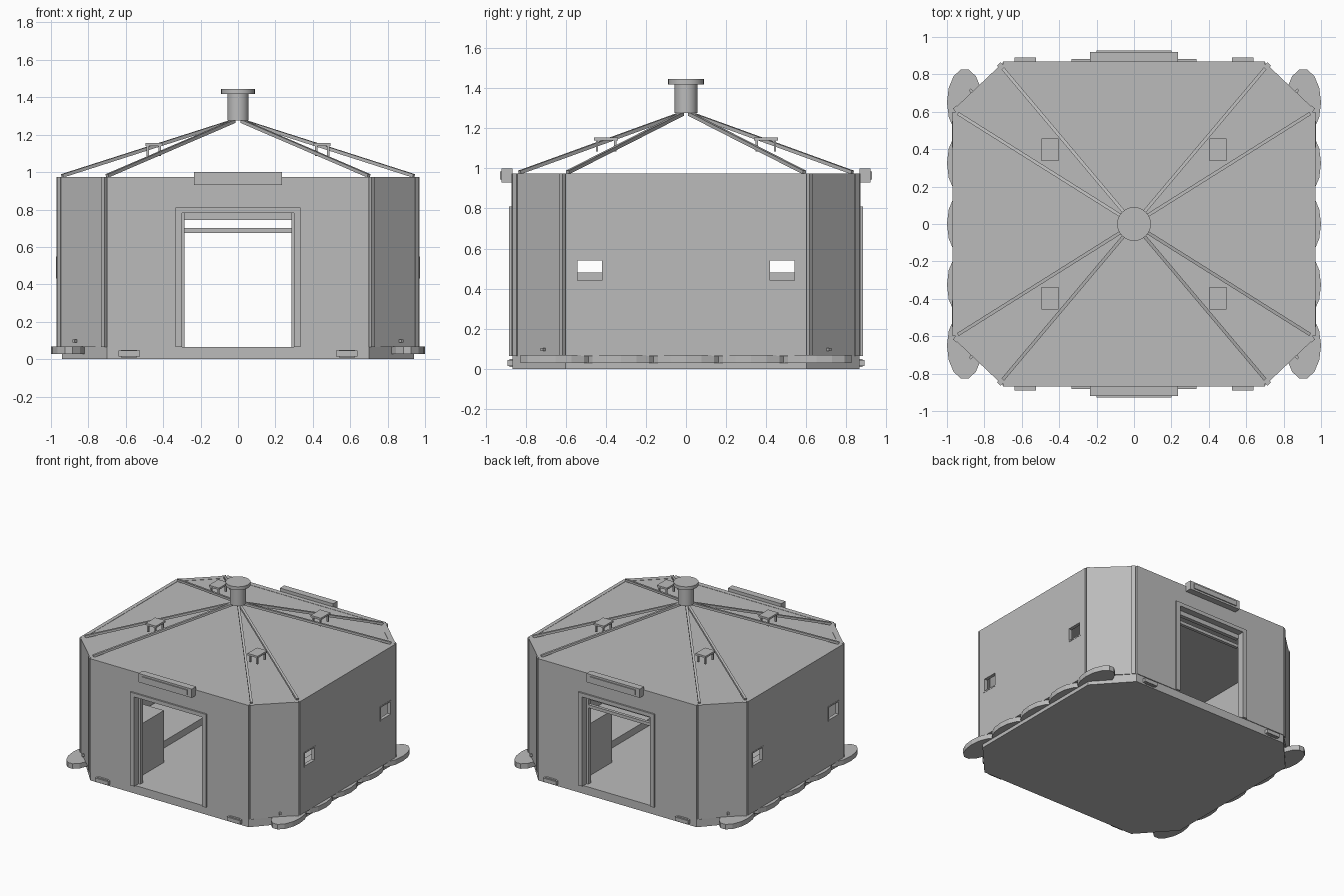
import bpy, bmesh, math
from mathutils import Vector

cube = bpy.data.objects.get("Cube")
if cube:
    bpy.data.objects.remove(cube, do_unlink=True)

grey = bpy.data.materials.new("plain_grey")
grey.use_nodes = True
grey.diffuse_color = (0.5, 0.5, 0.5, 1)
grey.node_tree.nodes["Principled BSDF"].inputs["Base Color"].default_value = grey.diffuse_color


def finish(name, bm):
    bmesh.ops.recalc_face_normals(bm, faces=bm.faces)
    mesh = bpy.data.meshes.new(name)
    bm.to_mesh(mesh)
    bm.free()
    mesh.materials.append(grey)
    ob = bpy.data.objects.new(name, mesh)
    bpy.context.collection.objects.link(ob)
    return ob


def box(name, x, y, z, turn=0):
    """Box from its (low, high) extents, turned about its own upright axis."""
    bm = bmesh.new()
    bmesh.ops.create_cube(bm, size=1)
    bmesh.ops.scale(bm, vec=(abs(x[1] - x[0]), abs(y[1] - y[0]), z[1] - z[0]), verts=bm.verts)
    ob = finish(name, bm)
    ob.location = (sum(x) / 2, sum(y) / 2, sum(z) / 2)
    ob.rotation_euler.z = turn
    return ob


def prism(name, points, z0, z1):
    bm = bmesh.new()
    face = bm.faces.new([bm.verts.new((x, y, z0)) for x, y in points])
    up = bmesh.ops.extrude_face_region(bm, geom=[face])["geom"]
    bmesh.ops.translate(bm, vec=(0, 0, z1 - z0), verts=[v for v in up if isinstance(v, bmesh.types.BMVert)])
    return finish(name, bm)


def ellipse(cx, cy, rx, ry, n):
    steps = [math.tau * i / n for i in range(n)]
    return [(cx + rx * math.cos(a), cy + ry * math.sin(a)) for a in steps]


def octagon(x, y, cx, cy):
    return [(cx, -y), (x, -cy), (x, cy), (cx, y), (-cx, y), (-x, cy), (-x, -cy), (-cx, -y)]


def rod(name, a, b, width):
    """Square bar between two points."""
    a, b = Vector(a), Vector(b)
    bm = bmesh.new()
    bmesh.ops.create_cube(bm, size=1)
    bmesh.ops.scale(bm, vec=(width, width, (b - a).length), verts=bm.verts)
    ob = finish(name, bm)
    ob.location = (a + b) / 2
    ob.rotation_euler = (b - a).to_track_quat("Z", "Y").to_euler()
    return ob


def span(s, a, b):
    return (s * a, s * b)


# Floor slab and flat ceiling
prism("floor", octagon(0.94, 0.865, 0.70, 0.60), 0, 0.065)
prism("ceiling", octagon(0.945, 0.835, 0.70, 0.60), 0.955, 0.973)

for s, end in ((-1, "front"), (1, "back")):
    # End walls around a wide doorway
    wall_y = span(s, 0.83, 0.87)
    for side in (-1, 1):
        box(end + "_wall", span(side, 0.30, 0.70), wall_y, (0.065, 0.975))
        box(end + "_door_jamb", span(side, 0.30, 0.335), span(s, 0.825, 0.883), (0.065, 0.81))
        box(end + "_foot", span(side, 0.525, 0.64), span(s, 0.84, 0.89), (0.015, 0.045))
        box(end + "_foot_cap", span(side, 0.54, 0.625), span(s, 0.84, 0.88), (0.01, 0.05))
    box(end + "_wall_top", (-0.30, 0.30), wall_y, (0.78, 0.975))
    box(end + "_door_lintel", (-0.335, 0.335), span(s, 0.825, 0.883), (0.78, 0.81))
    # Sliding door and its rail, tucked behind the wall
    box(end + "_door_leaf", span(s, 0.285, 0.69), span(s, 0.79, 0.825), (0.065, 0.78))
    # Box above the door with a thin front plate
    box(end + "_awning_box", (-0.235, 0.235), span(s, 0.865, 0.92), (0.93, 1.0))
    box(end + "_awning_plate", (-0.20, 0.20), span(s, 0.92, 0.928), (0.945, 0.985))
    # Furniture beside each door
    box(end + "_cabinet", span(s, 0.36, 0.68), span(s, 0.42, 0.77), (0.065, 0.48))
box("back_door_rail", (-0.30, 0.30), (0.80, 0.825), (0.675, 0.70))
box("back_door_header", (-0.30, 0.30), (0.80, 0.83), (0.745, 0.78))

for s, side in ((-1, "right"), (1, "left")):
    # Side wall pierced by two square windows
    wall = box(side + "_wall", span(s, 0.94, 0.97), (-0.60, 0.60), (0.065, 0.975))
    for e in (-1, 1):
        wy = span(e, 0.41, 0.55)
        cutter = box(side + "_window_cutter", span(s, 0.85, 1.05), wy, (0.43, 0.55))
        cutter.hide_render = True
        cutter.hide_viewport = True
        cutter.display_type = "WIRE"
        cut = wall.modifiers.new("window", "BOOLEAN")
        cut.operation = "DIFFERENCE"
        cut.solver = "EXACT"
        cut.object = cutter
        fx = span(s, 0.945, 0.972)
        for z in (0.43, 0.54):
            box(side + "_window_bar", fx, wy, (z, z + 0.01))
        for y in (0.41, 0.54):
            box(side + "_window_bar", fx, span(e, y, y + 0.01), (0.43, 0.55))
    # Low bench along the wall
    box(side + "_bench", span(s, 0.50, 0.93), (-0.40, 0.40), (0.065, 0.12))
    # Scalloped stepping pads along the foot of the wall
    for i in range(-2, 3):
        prism(side + "_pad", ellipse(s * 0.905, i * 0.325, 0.095, 0.18, 14), 0.028, 0.068)

# Corners: slanted wall, edge posts, peg, roof ribs and a small roof stand
for sx in (-1, 1):
    for sy in (-1, 1):
        turn = -sx * sy * math.radians(43.5)
        cx, cy = sx * 0.82, sy * 0.722
        box("corner_wall", (cx - 0.172, cx + 0.172), (cy - 0.02, cy + 0.02), (0.065, 0.975), turn)
        for px, py in ((0.706, 0.838), (0.943, 0.608)):
            box("corner_post", (sx * px - 0.013, sx * px + 0.013), (sy * py - 0.024, sy * py + 0.024),
                (0.065, 0.975), turn)
        box("peg", (sx * 0.865 - 0.008, sx * 0.865 + 0.008), (sy * 0.705 - 0.02, sy * 0.705 + 0.02),
            (0.088, 0.105), turn)
        for px, py in ((0.70, 0.83), (0.94, 0.59)):
            rod("roof_rib", (sx * px, sy * py, 0.98), (sx * px * 0.03, sy * py * 0.03, 1.272), 0.018)
        box("stand_top", span(sx, 0.405, 0.495), span(sy, 0.338, 0.458), (1.14, 1.155))
        for lx in (0.418, 0.482):
            for ly in (0.352, 0.444):
                box("stand_leg", span(sx, lx - 0.006, lx + 0.006), span(sy, ly - 0.006, ly + 0.006), (1.085, 1.14))

# Chimney
for name, r, z0, z1 in (("chimney_pipe", 0.057, 1.275, 1.42), ("chimney_cap", 0.09, 1.418, 1.445)):
    pipe = prism(name, ellipse(0, 0, r, r, 24), z0, z1)
    bpy.context.view_layer.objects.active = pipe
    pipe.select_set(True)
    bpy.ops.object.shade_smooth_by_angle(angle=math.radians(35))
    pipe.select_set(False)
